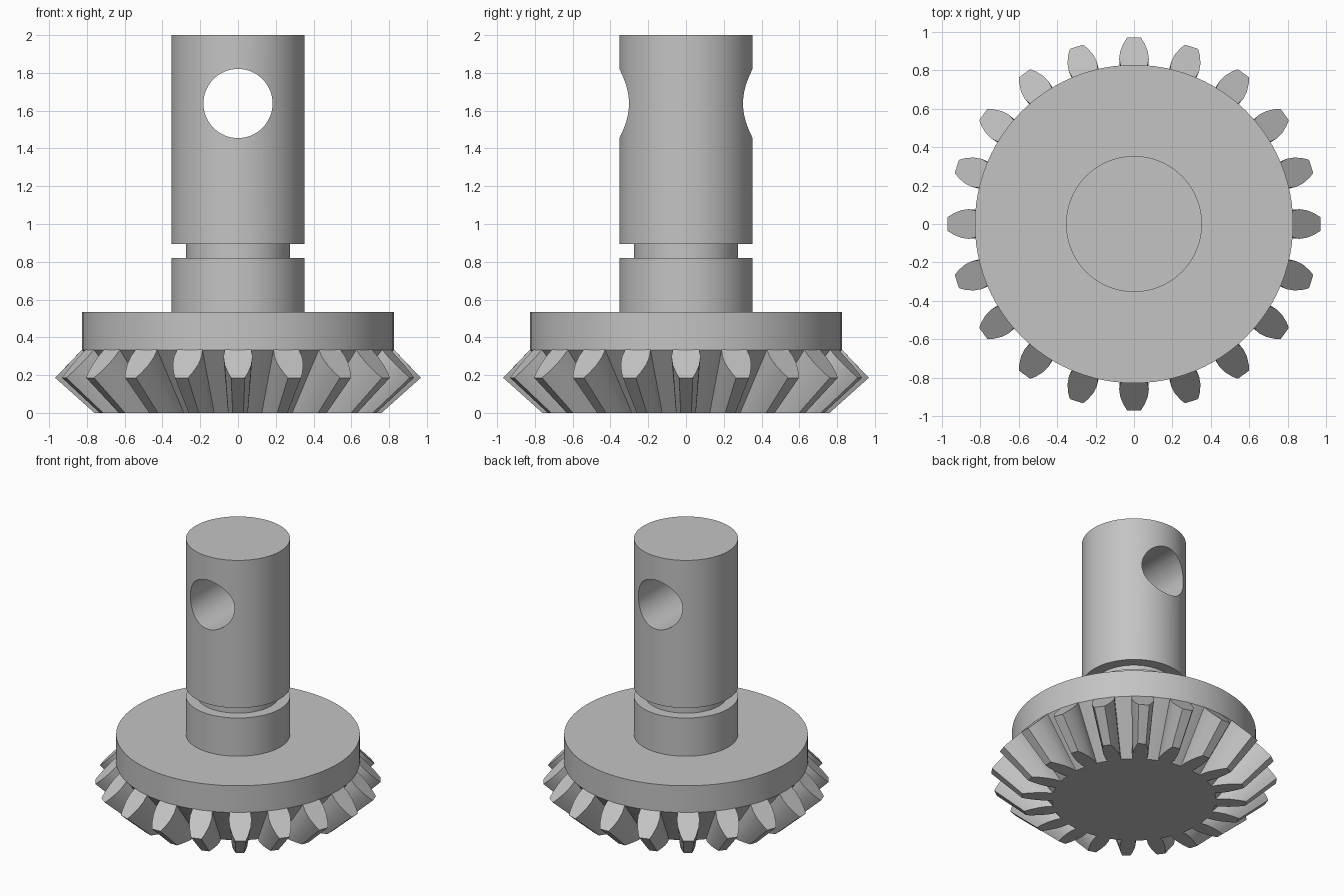
import bpy
import bmesh
import math
from mathutils import Matrix, Vector

if "Cube" in bpy.data.objects:
    bpy.data.objects.remove(bpy.data.objects["Cube"], do_unlink=True)

# Single metal colour
steel = bpy.data.materials.new("plain_grey_steel")
steel.use_nodes = True
GREY = (0.55, 0.55, 0.55, 1)
steel.diffuse_color = GREY
steel.node_tree.nodes["Principled BSDF"].inputs["Base Color"].default_value = GREY

SEGMENTS = 96
TEETH = 20
APEX = 0.68          # depth of the pitch cone apex below the base
DISC_R, DISC_Z = 0.827, 0.333


def finish(name, bm):
    bmesh.ops.recalc_face_normals(bm, faces=bm.faces)
    mesh = bpy.data.meshes.new(name)
    bm.to_mesh(mesh)
    bm.free()
    mesh.materials.append(steel)
    obj = bpy.data.objects.new(name, mesh)
    bpy.context.collection.objects.link(obj)
    return obj


def lathe(name, profile):
    """Spin (radius, height) points around z and cap both ends."""
    bm = bmesh.new()
    rings = []
    for r, z in profile:
        angles = [2 * math.pi * i / SEGMENTS for i in range(SEGMENTS)]
        rings.append([bm.verts.new((r * math.cos(a), r * math.sin(a), z)) for a in angles])
    for low, high in zip(rings, rings[1:]):
        for i in range(SEGMENTS):
            j = (i + 1) % SEGMENTS
            bm.faces.new((low[i], low[j], high[j], high[i]))
    bm.faces.new(rings[0])
    bm.faces.new(rings[-1])
    return finish(name, bm)


def smooth(obj):
    bpy.ops.object.select_all(action='DESELECT')
    obj.select_set(True)
    bpy.context.view_layer.objects.active = obj
    bpy.ops.object.shade_smooth_by_angle(angle=math.radians(30))


# Gear blank: root cone topped by the flat disc
root_r = DISC_R * APEX / (APEX + DISC_Z)
body = lathe("gear_body", [(root_r, 0), (DISC_R, DISC_Z), (DISC_R, 0.534)])

# Shaft with retaining groove
shaft = lathe("shaft", [(0.353, 0.5), (0.353, 0.82), (0.275, 0.82),
                        (0.275, 0.895), (0.353, 0.895), (0.353, 2)])

# Cross hole through the shaft, front to back
bpy.ops.mesh.primitive_cylinder_add(vertices=64, radius=0.183, depth=1.2,
                                    location=(0, 0, 1.638),
                                    rotation=(math.pi / 2, 0, 0))
cutter = bpy.context.object
cutter.name = "hole_cutter"
cutter.hide_render = True
cutter.data.materials.append(steel)
cut = shaft.modifiers.new("cross_hole", 'BOOLEAN')
cut.operation = 'DIFFERENCE'
cut.solver = 'EXACT'
cut.object = cutter
bpy.context.view_layer.objects.active = shaft
bpy.ops.object.modifier_apply(modifier=cut.name)
bpy.data.objects.remove(cutter, do_unlink=True)

# Teeth: (radius, height, half width) on the back cone, tapering to the apex
section = [(0.80, 0.36, 0.066), (0.83, 0.33, 0.071), (0.86, 0.298, 0.077),
           (0.90, 0.256, 0.071), (0.942, 0.213, 0.053), (0.968, 0.186, 0.036)]
outline = section + [(r, z, -w) for r, z, w in reversed(section)]
bm = bmesh.new()
for n in range(TEETH):
    turn = Matrix.Rotation(2 * math.pi * n / TEETH, 3, 'Z')
    outer, inner = [], []
    for r, z, w in outline:
        k = APEX / (z + APEX)
        outer.append(bm.verts.new(turn @ Vector((r, w, z))))
        inner.append(bm.verts.new(turn @ Vector((r * k, w * k, 0))))
    bm.faces.new(outer)
    bm.faces.new(inner)
    for i in range(len(outline)):
        j = (i + 1) % len(outline)
        bm.faces.new((outer[i], outer[j], inner[j], inner[i]))
teeth = finish("gear_teeth", bm)

for part in (body, shaft, teeth):
    smooth(part)
